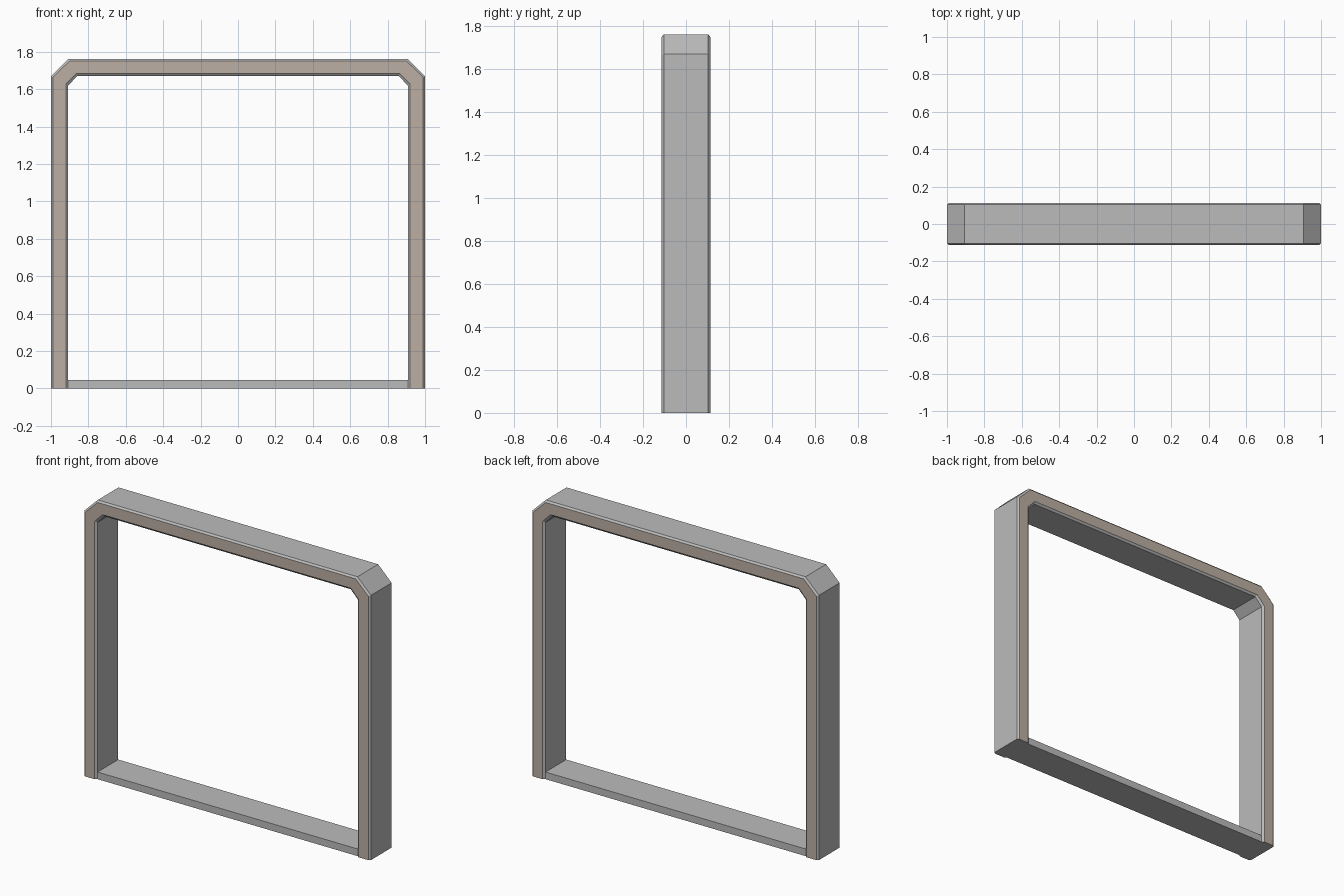
import bpy
import bmesh
from mathutils import Vector

cube = bpy.data.objects.get("Cube")
if cube:
    bpy.data.objects.remove(cube)


def make_material(name, rgb):
    mat = bpy.data.materials.new(name)
    mat.use_nodes = True
    mat.diffuse_color = (*rgb, 1)
    mat.node_tree.nodes["Principled BSDF"].inputs["Base Color"].default_value = (*rgb, 1)
    return mat


grey = make_material("grey metal", (0.5, 0.5, 0.5))
beige = make_material("beige trim", (0.5, 0.43, 0.37))


def finish(name, bm, materials):
    bmesh.ops.recalc_face_normals(bm, faces=bm.faces[:])
    mesh = bpy.data.meshes.new(name)
    bm.to_mesh(mesh)
    bm.free()
    for mat in materials:
        mesh.materials.append(mat)
    obj = bpy.data.objects.new(name, mesh)
    bpy.context.collection.objects.link(obj)
    return obj


DEPTH = 0.113    # half depth of the arch
BEVEL = 0.01     # bevel along y
INNER_X = 0.908

# Outer and inner outline of one half, mirrored into a full arch
outer = [(1, 0), (1, 1.67), (0.906, 1.762)]
inner = [(INNER_X, 0), (INNER_X, 1.62), (0.859, 1.671)]
outer += [(-x, z) for x, z in reversed(outer)]
inner += [(-x, z) for x, z in reversed(inner)]

# Bevelled cross-section: (fraction from outer to inner, y)
front = [(0, BEVEL - DEPTH), (0.12, -DEPTH), (0.86, -DEPTH), (1, BEVEL - DEPTH)]
section = front + [(t, -y) for t, y in reversed(front)]

# Arch: sweep the section along the outline
bm = bmesh.new()
rings = []
for (ox, oz), (ix, iz) in zip(outer, inner):
    rings.append([bm.verts.new((ox + (ix - ox) * t, y, oz + (iz - oz) * t))
                  for t, y in section])
n = len(section)
for a, b in zip(rings, rings[1:]):
    for i in range(n):
        j = (i + 1) % n
        bm.faces.new((a[i], a[j], b[j], b[i]))
bm.faces.new(rings[0])
bm.faces.new(rings[-1])
bm.normal_update()
# Beige strips on the flat front and back
for face in bm.faces:
    face.material_index = 1 if abs(face.normal.y) > 0.95 else 0
finish("arch_frame", bm, [grey, beige])

# Sill between the posts
bm = bmesh.new()
bmesh.ops.create_cube(bm, size=1)
bmesh.ops.scale(bm, vec=Vector((2 * INNER_X, 2 * (DEPTH - BEVEL), 0.045)), verts=bm.verts[:])
bmesh.ops.translate(bm, vec=Vector((0, 0, 0.0225)), verts=bm.verts[:])
finish("floor_sill", bm, [grey])
